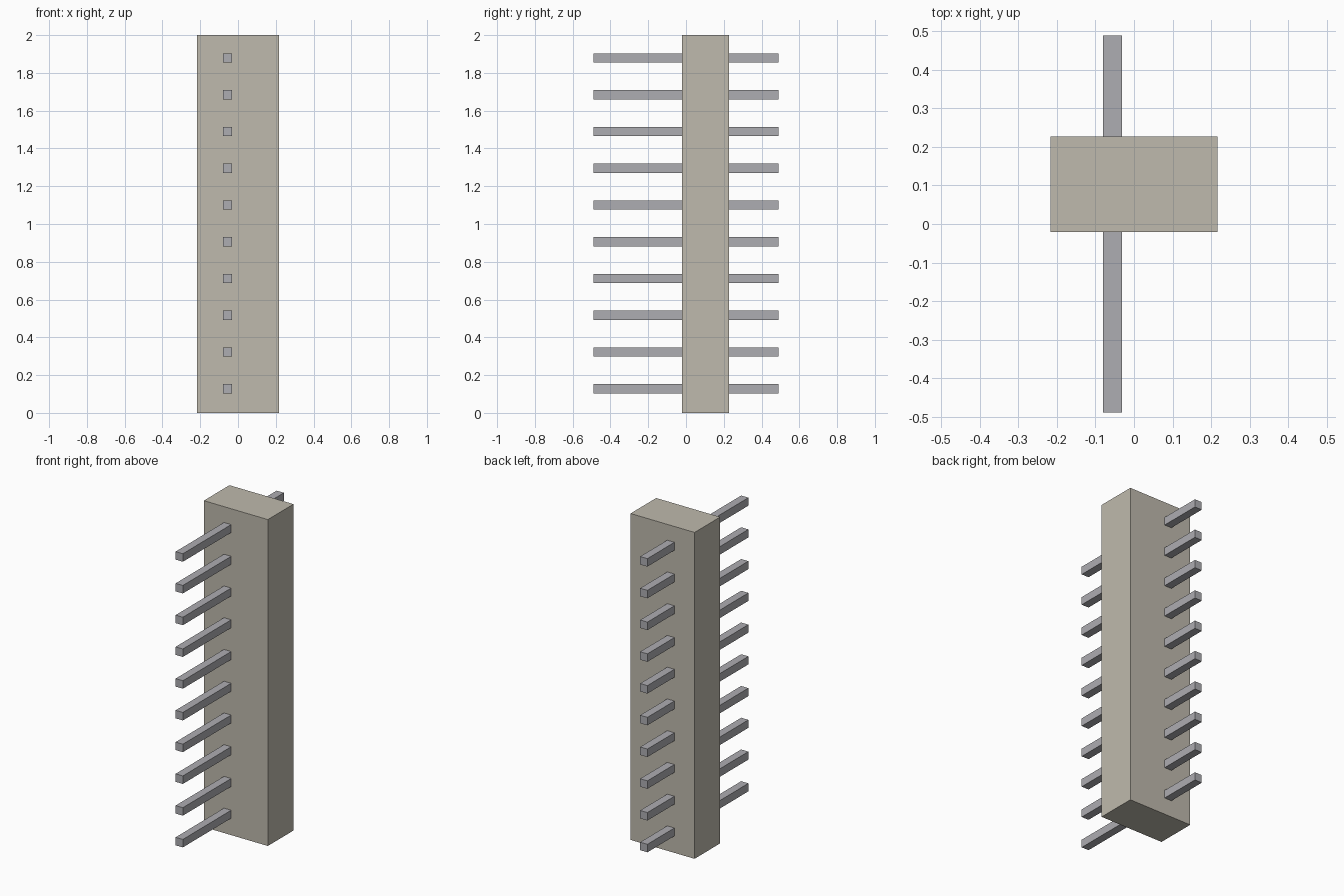
import bpy
import bmesh
from mathutils import Matrix, Vector

cube = bpy.data.objects.get("Cube")
if cube:
    bpy.data.objects.remove(cube, do_unlink=True)


def make_material(name, rgb):
    mat = bpy.data.materials.new(name)
    mat.use_nodes = True
    colour = (*rgb, 1.0)
    mat.diffuse_color = colour
    mat.node_tree.nodes["Principled BSDF"].inputs["Base Color"].default_value = colour
    return mat


def make_box(name, low, high, mat):
    """Axis-aligned flat-shaded box between two corners."""
    low, high = Vector(low), Vector(high)
    bm = bmesh.new()
    bmesh.ops.create_cube(bm, size=1.0, matrix=Matrix.Diagonal((*(high - low), 1.0)))
    mesh = bpy.data.meshes.new(name)
    bm.to_mesh(mesh)
    bm.free()
    mesh.materials.append(mat)
    obj = bpy.data.objects.new(name, mesh)
    obj.location = (low + high) / 2
    bpy.context.collection.objects.link(obj)
    return obj


housing_beige = make_material("warm beige plastic", (0.521, 0.491, 0.418))
pin_grey = make_material("grey metal", (0.423, 0.418, 0.445))

# Upright housing block
make_box("housing", (-0.217, -0.021, 0.0), (0.217, 0.227, 2.0), housing_beige)

# Row of square pins running through the housing, front to back
PIN_COUNT = 10
FIRST_Z, PITCH = 0.128, 0.1945
PIN_X, HALF = -0.056, 0.0245
for i in range(PIN_COUNT):
    z = FIRST_Z + i * PITCH
    make_box(f"pin_{i + 1}",
             (PIN_X - HALF, -0.489, z - HALF),
             (PIN_X + HALF, 0.489, z + HALF), pin_grey)
